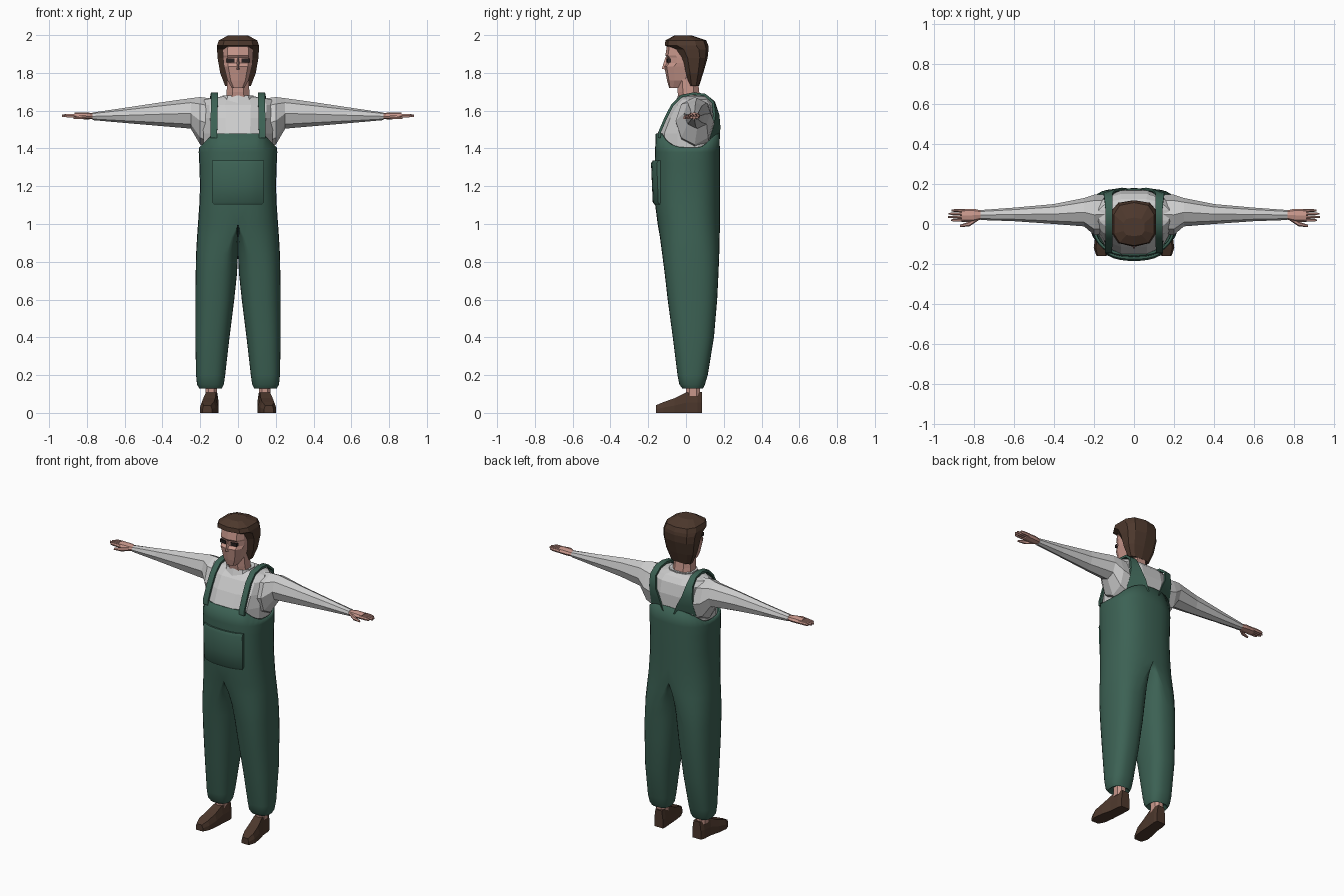
import bpy, bmesh
from math import sin, cos, pi, radians, copysign
from mathutils import Vector

if "Cube" in bpy.data.objects:
    bpy.data.objects.remove(bpy.data.objects["Cube"])


def material(name, rgb):
    m = bpy.data.materials.new(name)
    m.diffuse_color = (*rgb, 1)
    m.use_nodes = True
    m.node_tree.nodes["Principled BSDF"].inputs["Base Color"].default_value = m.diffuse_color
    return m


GREEN = material("green_cloth", (0.045, 0.12, 0.088))
BROWN = material("brown", (0.075, 0.04, 0.026))
SKIN = material("skin", (0.58, 0.31, 0.26))
DARK = material("dark", (0.02, 0.015, 0.015))


def spow(v, p):
    return copysign(abs(v) ** p, v)


def loft(name, rings, mat=None, mirror=False, smooth=False, open_mid=False, thick=0):
    """Skin closed rings of points; open_mid drops the top cap and the x = 0 wall."""
    bm = bmesh.new()
    vs = [[bm.verts.new(p) for p in r] for r in rings]
    n = len(rings[0])
    for a, b in zip(vs, vs[1:]):
        for i in range(n):
            j = (i + 1) % n
            bm.faces.new((a[i], a[j], b[j], b[i]))
    bm.faces.new(vs[0][::-1])
    top = bm.faces.new(vs[-1])
    bmesh.ops.recalc_face_normals(bm, faces=bm.faces[:])
    if open_mid:
        wall = [f for f in bm.faces if f == top or all(v.co.x < 1e-4 for v in f.verts)]
        bmesh.ops.delete(bm, geom=wall, context='FACES')
    me = bpy.data.meshes.new(name)
    bm.to_mesh(me)
    bm.free()
    ob = bpy.data.objects.new(name, me)
    bpy.context.collection.objects.link(ob)
    if mat:
        me.materials.append(mat)
    if mirror:
        ob.modifiers.new("mirror", 'MIRROR').merge_threshold = 0.0005
    if thick:
        s = ob.modifiers.new("thickness", 'SOLIDIFY')
        s.thickness, s.offset = thick, -1
    if smooth:
        bpy.ops.object.select_all(action='DESELECT')
        ob.select_set(True)
        bpy.context.view_layer.objects.active = ob
        bpy.ops.object.shade_smooth_by_angle(angle=radians(40))
    return ob


def oval(z, rx, y0, y1, n=12, p=0.8):
    """Horizontal rounded ring, with a flat side facing front."""
    yc, b = (y0 + y1) / 2, (y1 - y0) / 2
    ts = [2 * pi * (i + 0.5) / n for i in range(n)]
    return [(rx * spow(cos(t), p), yc + b * spow(sin(t), p) / spow(cos(pi / n), p), z) for t in ts]


def ovals(data, **kw):
    return [oval(*d, **kw) for d in data]


def across(x, y0, y1, z0, z1, n=8):
    """Ring facing x, for arms and hands."""
    return [(x, (y0 + y1) / 2 + (y1 - y0) / 2 * cos(2 * pi * i / n),
             (z0 + z1) / 2 + (z1 - z0) / 2 * sin(2 * pi * i / n)) for i in range(n)]


# Overalls: half body from cuff to bib (z, centre, inner x, outer x, front y, back y)
def half_ring(z, c, xi, xo, y0, y1, top=False):
    pts, n = [], 32
    for i in range(n):
        t = -pi / 2 + 2 * pi * i / n
        k = abs(cos(t)) ** 0.8 if abs(cos(t)) > 1e-6 else 0
        x = c + (xo - c) * k if i <= n / 2 else c + (xi - c) * k
        s = spow(sin(t), 0.8)
        zz = z
        if top:
            if i > n / 2:
                zz = 1.475 if s < 0 else 1.485
            elif s < 0:
                f = min(1, max(0, (x - 0.13) / (xo - 0.13)))
                zz = 1.48 - 0.075 * f
            else:
                f = max(0, (s - 0.4) / 0.6)
                zz = 1.405 + 0.08 * f ** 1.2
        pts.append((x, (y0 + y1) / 2 + (y1 - y0) / 2 * s, zz))
    return pts


body = [
    (.150, .145, .105, .185, .01, .07), (.130, .145, .085, .205, -.02, .09),
    (.150, .146, .075, .217, -.035, .10), (.200, .146, .068, .222, -.045, .115),
    (.400, .137, .045, .226, -.07, .148), (.600, .122, .020, .226, -.097, .165),
    (.740, .110, .005, .224, -.113, .172), (.840, .080, 0, .222, -.126, .176),
    (.930, .035, 0, .217, -.138, .178), (1.0, 0, 0, .212, -.15, .18),
    (1.10, 0, 0, .205, -.163, .18), (1.20, 0, 0, .201, -.166, .18),
    (1.32, 0, 0, .205, -.166, .18), (1.38, 0, 0, .208, -.164, .179)]
rings = [half_ring(*r) for r in body] + [half_ring(1.4, 0, 0, .206, -.16, .178, top=True)]
loft("overalls", rings, GREEN, mirror=True, smooth=True, open_mid=True, thick=0.012)

# Bib pocket following the curve of the front
cols = [-.138 + .276 * i / 8 for i in range(9)]
rows = []
for z, off, w in [(1.10, .0, .92), (1.115, .012, .98), (1.2, .016, 1), (1.32, .021, 1), (1.337, .012, 1)]:
    front = [(x * w, .008 - .172 * (1 - abs(x * w / .203) ** 2.5) ** .4, z) for x in cols]
    rows.append([(x, y - off, z) for x, y, z in front] + [(x, y + .02, z) for x, y, z in front[::-1]])
loft("bib_pocket", rows, GREEN, smooth=True)

# Shoulder straps (x, y, z, half width, outer edge drop), wide at the back
path = [(.128, -.142, 1.455, .018, 0), (.128, -.138, 1.49, .018, 0), (.127, -.108, 1.56, .018, 0),
        (.125, -.072, 1.63, .018, 0), (.124, -.025, 1.677, .018, 0), (.124, .04, 1.69, .018, 0),
        (.126, .10, 1.683, .019, 0), (.13, .147, 1.645, .021, .005), (.122, .17, 1.575, .03, .02),
        (.107, .175, 1.515, .046, .036), (.098, .172, 1.45, .062, .055)]
rows = []
for i, (x, y, z, w, drop) in enumerate(path):
    a, b = path[max(i - 1, 0)], path[min(i + 1, len(path) - 1)]
    nrm = Vector((0, -(b[2] - a[2]), b[1] - a[1])).normalized() * .007
    ctr = Vector((x, y, z))
    inn, out = ctr + Vector((-w, 0, 0)), ctr + Vector((w, -drop, 0))
    rows.append([inn - nrm, out - nrm, out + nrm, inn + nrm])
loft("shoulder_strap", rows, GREEN, mirror=True, smooth=True)

# Shirt body, sleeves and collar
loft("shirt_body", ovals([
    (1.34, .185, -.148, .165), (1.48, .188, -.150, .170), (1.56, .195, -.115, .168),
    (1.63, .20, -.070, .150), (1.66, .18, -.035, .125), (1.675, .09, -.025, .10)]))
loft("sleeve", [across(*s) for s in [
    (.12, -.05, .15, 1.38, 1.662), (.20, -.055, .147, 1.42, 1.672), (.25, -.012, .13, 1.505, 1.666),
    (.40, .0, .10, 1.518, 1.645), (.60, .014, .082, 1.535, 1.615), (.77, .02, .07, 1.55, 1.59)]],
     mirror=True)
loft("collar", ovals([(1.64, .092, -.055, .105), (1.68, .085, -.04, .095), (1.675, .07, -.025, .08)], n=10))

# Hands with fingers and thumbs
loft("palm", [across(*s) for s in [
    (.75, .028, .064, 1.556, 1.584), (.80, .012, .076, 1.554, 1.591), (.865, .010, .076, 1.556, 1.590)]],
     SKIN, mirror=True)
for i, tip in enumerate((.918, .932, .930, .915)):
    y = .011 + .0162 * i
    loft("finger", [across(x, y + m, y + .016 - m, 1.562 + m, 1.585 - m, 6)
                    for x, m in ((.85, 0), (.90, .001), (tip, .004))], SKIN, mirror=True)
loft("thumb", [across(x, y - r, y + r, z - r, z + r, 6) for x, y, z, r in
               ((.78, .03, 1.57, .012), (.825, .0, 1.566, .012), (.872, -.01, 1.562, .006))],
     SKIN, mirror=True)

# Neck and head
loft("neck", ovals([(1.62, .072, -.03, .08), (1.70, .064, -.045, .07), (1.79, .06, -.05, .06)], n=8), SKIN)
loft("head", ovals([
    (1.72, .034, -.088, -.02), (1.76, .058, -.098, .03), (1.835, .077, -.112, .06),
    (1.852, .08, -.098, .07), (1.882, .082, -.098, .08), (1.892, .082, -.106, .08),
    (1.96, .08, -.095, .08)], n=10, p=.75), SKIN)
loft("nose", [[(-.014, -.10, 1.815), (.014, -.10, 1.815), (0, -.128, 1.822)],
              [(-.006, -.09, 1.885), (.006, -.09, 1.885), (0, -.108, 1.885)]], SKIN)
loft("eye", [[(x, y, z) for x, y in ((.018, -.102), (.06, -.099), (.06, -.08), (.018, -.08))]
             for z in (1.856, 1.876)], DARK, mirror=True)

# Hair: cap over the brow, lower part wrapping the back and sides
loft("hair", ovals([
    (1.73, .07, .015, .068), (1.80, .098, -.005, .09), (1.88, .112, -.03, .112),
    (1.925, .115, -.06, .116), (1.945, .115, -.108, .114), (1.972, .105, -.105, .104),
    (1.998, .055, -.06, .03)], n=10, p=.7), BROWN)

# Ankles and shoes, toes turned slightly out
loft("ankle", [[(x + .142, y, z) for x, y, z in oval(z0, .033, .0, .075, n=8)] for z0 in (.09, .17)],
     SKIN, mirror=True)
rows = []
for y, cx, w, zt in [(.085, .135, .03, .11), (.06, .138, .036, .112), (.0, .143, .036, .108),
                     (-.06, .152, .042, .078), (-.12, .16, .042, .057), (-.16, .163, .025, .04)]:
    rows.append([(cx - w, y, 0), (cx + w, y, 0), (cx + w, y, zt * .5),
                 (cx + w * .75, y, zt), (cx - w * .75, y, zt), (cx - w, y, zt * .5)])
loft("shoe", rows, BROWN, mirror=True)
